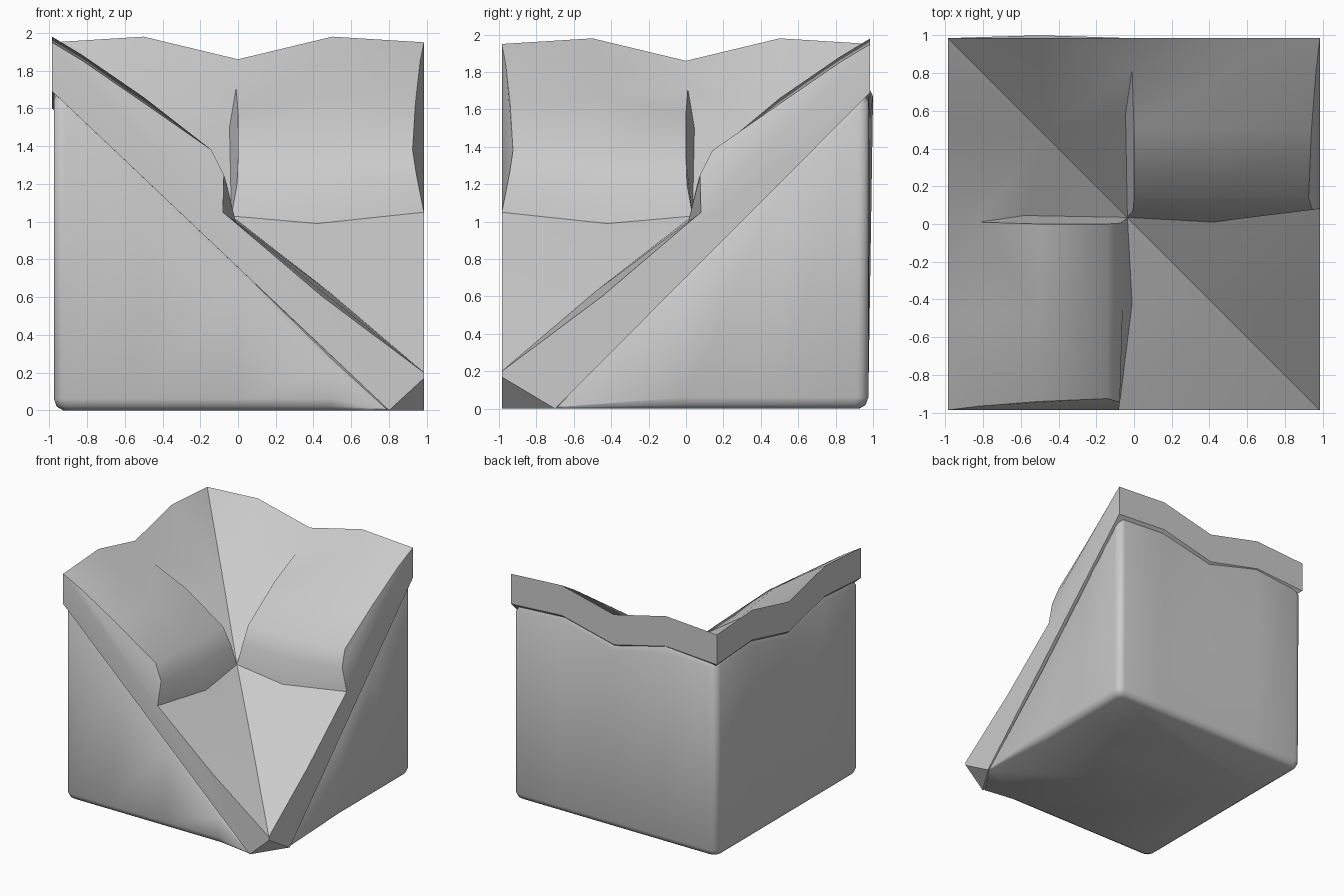
import bpy, bmesh, math
from mathutils import Vector

if "Cube" in bpy.data.objects:
    bpy.data.objects.remove(bpy.data.objects["Cube"])

E = 0.985  # half width of the tile


def finish(name, bm, angle):
    bmesh.ops.remove_doubles(bm, verts=bm.verts, dist=0.0005)
    bmesh.ops.recalc_face_normals(bm, faces=bm.faces)
    me = bpy.data.meshes.new(name)
    bm.to_mesh(me)
    bm.free()
    ob = bpy.data.objects.new(name, me)
    bpy.context.collection.objects.link(ob)
    bpy.ops.object.select_all(action='DESELECT')
    ob.select_set(True)
    bpy.context.view_layer.objects.active = ob
    bpy.ops.object.shade_smooth_by_angle(angle=math.radians(angle))
    return ob


def mirror(p):
    # reflect across the valley diagonal; the front toe is a little shorter
    if p[2] == 0:
        return (0.8, -E, 0)
    return (-p[1], -p[0], p[2])


# ---- cap layer: one half described, the other mirrored over the diagonal ----
O = (-.035, .035, 1.03)
left = [O, (-.005, .07, 1.2), (0, .14, 1.34), (0, .5, 1.58), (-.01, .82, 1.71), (0, E, 1.86)]
mid = [(.42, .01, .99), (.44, .06, 1.2), (.45, .14, 1.36), (.47, .5, 1.66), (.49, .82, 1.88), (.5, E, 1.98)]
right = [(E, .08, 1.05), (.945, .075, 1.25), (.925, .14, 1.38), (.94, .5, 1.63), (.965, .82, 1.85), (E, E, 1.95)]
low_mid, low, low_edge = (.48, -.48, .63), (E, -E, .2), (E, -.45, .6)
toe_tip, toe = (E, -E, .17), (E, -.7, 0)
wall_low = (-.045, .58, 1.5)
high_mid, high_edge, high = (-.48, .48, 1.48), (-.5, E, 1.98), (-E, E, 1.95)
under = (0, 0, .75)

faces = []
# raised block with a rounded step at its foot
for a, b in ((left, mid), (mid, right)):
    for i in range(5):
        faces.append([a[i], b[i], b[i + 1], a[i + 1]])
# block end walls
faces.append([O, wall_low] + left[4:0:-1])
faces.append(right)
# lower and upper valley slopes
faces += [[O, low_mid, right[0], mid[0]], [low_mid, low, low_edge, right[0]]]
faces += [[O, wall_low, high_mid], [wall_low, left[4], high_mid],
          [left[4], left[5], high_edge, high_mid], [high_mid, high_edge, high]]
# outer band, right side then back
band_top = [right[5], mid[5], left[5], high_edge, high]
band_low = [(p[0], p[1], p[2] - .26) for p in band_top]
faces.append([low, low_edge, right[0], right[5], band_low[0], toe, toe_tip])
for i in range(4):
    faces.append([band_top[i], band_top[i + 1], band_low[i + 1], band_low[i]])
# underside
for a, b in zip([toe] + band_low, band_low):
    faces.append([a, b, under])

all_faces = faces + [[mirror(p) for p in reversed(f)] for f in faces]
# slanted toe at the low corner
all_faces += [[toe_tip, toe, mirror(toe)], [toe, mirror(toe), under]]
bm = bmesh.new()
for f in all_faces:
    bm.faces.new([bm.verts.new(p) for p in f])
finish("ground_cap", bm, 28)

# ---- body: rounded square column whose top follows the cap ----
B = 0.975


def edge_height(x, y):
    if y > x:
        t = abs(x if y > -x else y)
        top = 1.86 + .24 * t if t < .5 else 1.98 - .06 * (t - .5)
        return top - .26
    return max(0, 1.7 - .955 * (x + E)) if y < -x else max(0, 1.7 - 1.01 * (E - y))


def corner(cx, cy, start, r=.06, n=4):
    return [(cx * (B - r) + r * math.cos(math.radians(start + 90 * i / n)),
             cy * (B - r) + r * math.sin(math.radians(start + 90 * i / n))) for i in range(n + 1)]


stops = [-.5, 0, .5]
outline = [(.79, -B), (B, -.69)] + [(B, s) for s in stops[1:]] + corner(1, 1, 0)
outline += [(-s, B) for s in stops] + corner(-1, 1, 90)
outline += [(-B, -s) for s in stops] + corner(-1, -1, 180)
outline += [(s, -B) for s in stops]

bm = bmesh.new()
rings = []
for k in range(5):
    ring = []
    for x, y in outline:
        h = edge_height(x, y)
        foot = min(.06, h)
        z = [0, min(.02, h), foot, max(foot, h - .05), h][k]
        s = 1 - [.05, .015, 0, 0, .025][k] * min(1, h / .1)
        # slight swell of the upper back
        swell = .025 * max(0, 1 - abs(x + .5) / .8) if k >= 3 and y > .9 else 0
        ring.append(bm.verts.new((x * s, y * s + swell, z)))
    rings.append(ring)
n = len(outline)
for a, b in zip(rings, rings[1:]):
    for i in range(n):
        j = (i + 1) % n
        bm.faces.new([a[i], a[j], b[j], b[i]])
bm.faces.new(rings[0][::-1])
hub = bm.verts.new((0, 0, .7))
for i in range(n):
    bm.faces.new([rings[-1][i], rings[-1][(i + 1) % n], hub])
bmesh.ops.dissolve_degenerate(bm, dist=0.0005, edges=bm.edges)
finish("rock_body", bm, 50)
